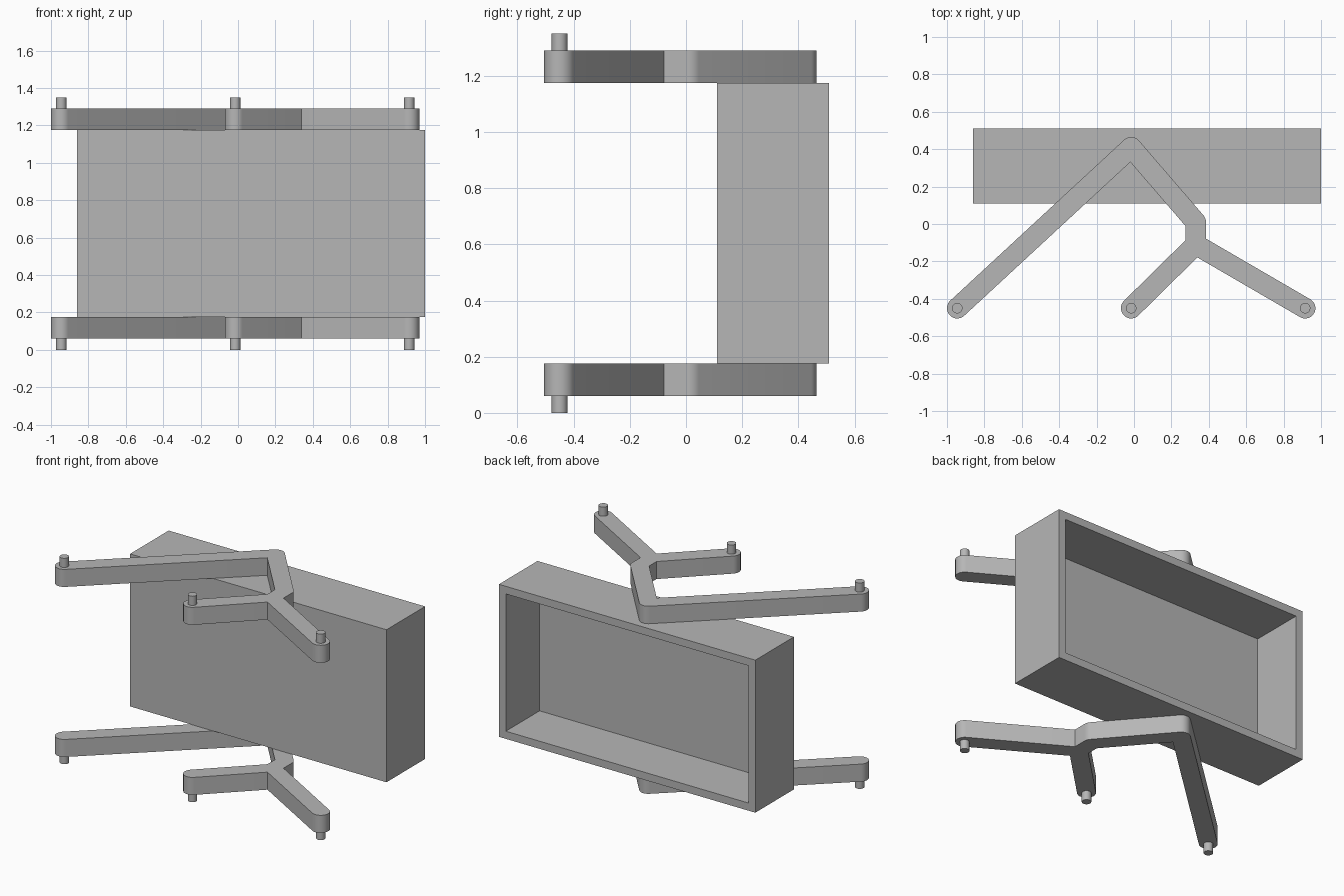
import bpy, bmesh, math
from mathutils import Vector

if "Cube" in bpy.data.objects:
    bpy.data.objects.remove(bpy.data.objects["Cube"], do_unlink=True)

grey = bpy.data.materials.new("plain_grey")
grey.use_nodes = True
COLOUR = (0.47, 0.47, 0.47, 1)
grey.diffuse_color = COLOUR
grey.node_tree.nodes["Principled BSDF"].inputs["Base Color"].default_value = COLOUR


def finish(name, bm, smooth=False):
    bmesh.ops.recalc_face_normals(bm, faces=bm.faces[:])
    mesh = bpy.data.meshes.new(name)
    bm.to_mesh(mesh)
    bm.free()
    mesh.materials.append(grey)
    obj = bpy.data.objects.new(name, mesh)
    bpy.context.collection.objects.link(obj)
    if smooth:
        bpy.ops.object.select_all(action="DESELECT")
        obj.select_set(True)
        bpy.context.view_layer.objects.active = obj
        bpy.ops.object.shade_smooth_by_angle(angle=math.radians(30))
    return obj


def prism(name, outline, z0, z1):
    bm = bmesh.new()
    face = bm.faces.new([bm.verts.new((p.x, p.y, z0)) for p in outline])
    top = bmesh.ops.extrude_face_region(bm, geom=[face], use_keep_orig=True)["geom"]
    bmesh.ops.translate(bm, vec=(0, 0, z1 - z0),
                        verts=[g for g in top if isinstance(g, bmesh.types.BMVert)])
    return finish(name, bm, smooth=True)


def arc(centre, radius, start, sweep, steps):
    return [centre + radius * Vector((math.cos(start + sweep * i / steps),
                                      math.sin(start + sweep * i / steps)))
            for i in range(steps + 1)]


def offset_walk(walk, r):
    """Outline at distance r left of a closed walk: arcs outside, mitres inside."""
    outline = []
    for i, p in enumerate(walk):
        d_in = (p - walk[i - 1]).normalized()
        d_out = (walk[(i + 1) % len(walk)] - p).normalized()
        turn = math.atan2(d_in.x * d_out.y - d_in.y * d_out.x, d_in.dot(d_out))
        if abs(turn) > math.pi - 0.001:
            turn = -math.pi
        n_in = Vector((-d_in.y, d_in.x))
        if turn < 0:
            steps = max(4, round(-turn / math.pi * 20))
            outline += arc(p, r, math.atan2(n_in.y, n_in.x), turn, steps)
        else:
            n_out = Vector((-d_out.y, d_out.x))
            outline.append(p + (n_in + n_out) * r / (1 + n_in.dot(n_out)))
    return outline


# Open-backed box: inset the rear face and push it in
WALL, DEPTH = 0.05, 0.40
bm = bmesh.new()
bmesh.ops.create_cube(bm, size=1)
bmesh.ops.scale(bm, vec=(1.86, DEPTH, 1.0), verts=bm.verts[:])
bmesh.ops.translate(bm, vec=(0.07, 0.31, 0.675), verts=bm.verts[:])
rear = max(bm.faces, key=lambda f: f.calc_center_median().y)
bmesh.ops.inset_region(bm, faces=[rear], thickness=WALL, use_even_offset=True)
inner = bmesh.ops.extrude_face_region(bm, geom=[rear])["geom"]
bmesh.ops.translate(bm, vec=(0, WALL - DEPTH, 0),
                    verts=[g for g in inner if isinstance(g, bmesh.types.BMVert)])
if rear.is_valid:
    bm.faces.remove(rear)
finish("open_box", bm)

# Centre lines of the branched arm
tip_right = Vector((-0.945, -0.45))
apex = Vector((-0.015, 0.41))
elbow = Vector((0.33, 0.01))
fork = Vector((0.33, -0.11))
tip_left = Vector((0.915, -0.45))
tip_middle = Vector((-0.015, -0.45))
walk = [tip_right, apex, elbow, fork, tip_left, fork, tip_middle, fork, elbow, apex]
arm_outline = offset_walk(walk, 0.055)

# Lower and upper arms, each with three pins facing outward
for level, arm_z, pin_z in (("lower", (0.06, 0.175), (0.0, 0.06)),
                            ("upper", (1.175, 1.29), (1.29, 1.35))):
    prism(level + "_arm", arm_outline, *arm_z)
    for side, tip in (("right", tip_right), ("middle", tip_middle), ("left", tip_left)):
        circle = arc(tip, 0.028, 0, math.tau, 24)[:-1]
        prism(f"{level}_{side}_pin", circle, *pin_z)
